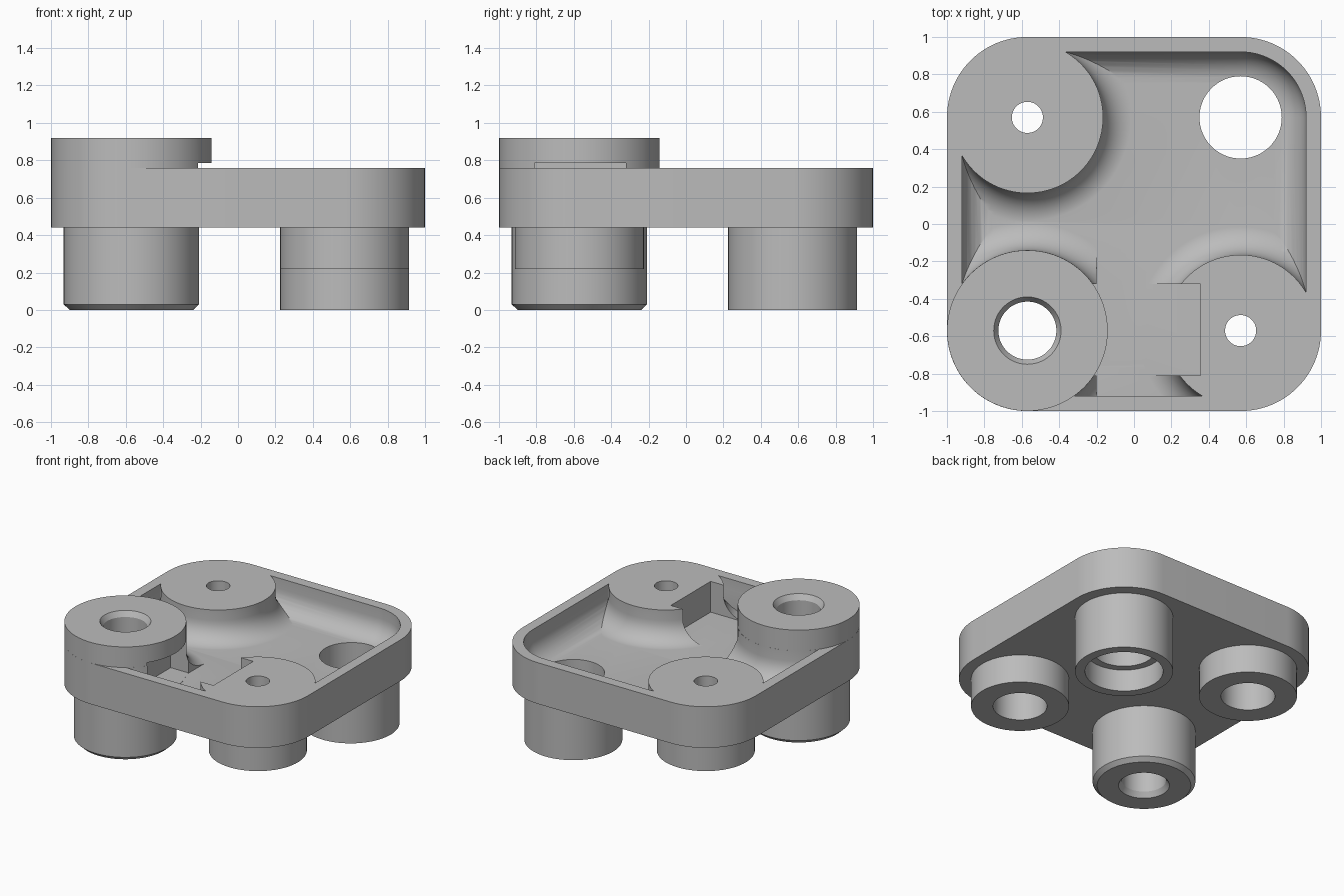
import bpy, bmesh
from math import sin, cos, pi, radians

default = bpy.data.objects.get("Cube")
if default:
    bpy.data.objects.remove(default, do_unlink=True)

C = 0.57          # corner centre offset, shared by plate corners, legs and bosses
FLOOR = 0.52      # tray floor height
FILLET = 0.16     # fillet radius around the tray floor
SEG = 96

grey = bpy.data.materials.new("light grey")
grey.use_nodes = True
grey.diffuse_color = (0.5, 0.5, 0.5, 1)
bsdf = next(n for n in grey.node_tree.nodes if n.type == 'BSDF_PRINCIPLED')
bsdf.inputs["Base Color"].default_value = grey.diffuse_color


def solid_from_rings(name, rings):
    """Skin a stack of equal-length rings and cap both ends."""
    bm = bmesh.new()
    loops = [[bm.verts.new(p) for p in ring] for ring in rings]
    n = len(loops[0])
    for a, b in zip(loops, loops[1:]):
        for i in range(n):
            j = (i + 1) % n
            bm.faces.new((a[i], a[j], b[j], b[i]))
    bm.faces.new(loops[0][::-1])
    bm.faces.new(loops[-1])
    bmesh.ops.recalc_face_normals(bm, faces=bm.faces)
    mesh = bpy.data.meshes.new(name)
    bm.to_mesh(mesh)
    bm.free()
    mesh.materials.append(grey)
    obj = bpy.data.objects.new(name, mesh)
    bpy.context.collection.objects.link(obj)
    return obj


def lathe(name, x, y, profile):
    """Turn an (r, z) profile about a vertical axis."""
    return solid_from_rings(name, [
        [(x + r * cos(2 * pi * i / SEG), y + r * sin(2 * pi * i / SEG), z)
         for i in range(SEG)] for r, z in profile])


def rounded_square(name, profile):
    """Stack of rounded squares, each given as (corner radius, z)."""
    rings = []
    for r, z in profile:
        ring = []
        for k, (sx, sy) in enumerate([(1, 1), (-1, 1), (-1, -1), (1, -1)]):
            for i in range(25):
                a = (k + i / 24) * pi / 2
                ring.append((sx * C + r * cos(a), sy * C + r * sin(a), z))
        rings.append(ring)
    return solid_from_rings(name, rings)


def box(name, x0, x1, y0, y1, z0, z1):
    return solid_from_rings(name, [
        [(x0, y0, z), (x1, y0, z), (x1, y1, z), (x0, y1, z)] for z in (z0, z1)])


def combine(target, tool, operation):
    """Apply a boolean and discard the tool."""
    tool.hide_render = True
    mod = target.modifiers.new("cut", 'BOOLEAN')
    mod.object = tool
    mod.operation = operation
    mod.solver = 'EXACT'
    bpy.context.view_layer.objects.active = target
    bpy.ops.object.modifier_apply(modifier=mod.name)
    bpy.data.objects.remove(tool, do_unlink=True)


arc = [i / 8 * pi / 2 for i in range(9)]

# Tray hollow with a filleted floor, and a square-cut stretch at the front wall
hollow = rounded_square("tray_hollow", [
    (0.35 - FILLET * (1 - sin(a)), FLOOR + FILLET * (1 - cos(a))) for a in arc
] + [(0.35, 1.2)])
combine(hollow, box("front_wall_relief", -0.36, 0.36, -0.9195, -0.6,
                    FLOOR + 0.0005, 1.1), 'UNION')


# Corner bosses flare into the tray floor
def flare(x, y, r):
    toe = FLOOR - 0.001
    profile = [(r + FILLET, 0.3)] + [
        (r + FILLET * (1 - sin(a)), toe + FILLET * (1 - cos(a))) for a in arc
    ] + [(r, 1.4)]
    return lathe("boss_flare", x, y, profile)


combine(hollow, flare(-C, C, 0.405), 'DIFFERENCE')
combine(hollow, flare(C, -C, 0.405), 'DIFFERENCE')
tall_flare = flare(-C, -C, 0.43)
combine(tall_flare, box("flare_trim", -0.2, 0.3, -1.5, 0.5, 0.1, 1.6), 'DIFFERENCE')
combine(hollow, tall_flare, 'DIFFERENCE')

# Main plate with the tray and the raised boss
body = rounded_square("base_housing", [(0.43, 0.44), (0.43, 0.76)])
combine(body, hollow, 'DIFFERENCE')
combine(body, lathe("raised_boss", -C, -C, [(0.4295, 0.5), (0.4295, 0.92)]), 'UNION')

# Slot between the two front bosses
combine(body, box("front_slot", -0.355, 0.355, -0.81, -0.32,
                  FLOOR + 0.0007, 0.785), 'DIFFERENCE')

# Legs
short_leg = [(0.345, 0.22), (0.345, 0.48)]
legs = [
    (-C, -C, [(0.33, 0), (0.362, 0.03), (0.362, 0.48)]),
    (C, C, [(0.345, 0), (0.345, 0.48)]),
    (-C, C, short_leg),
    (C, -C, short_leg),
]
for x, y, profile in legs:
    combine(body, lathe("leg", x, y, profile), 'UNION')

# Bores through the legs
stepped = [(0.19, -0.1), (0.19, 0.6), (0.083, 0.6), (0.083, 1.2)]
bores = [
    (-C, -C, [(0.205, -0.04), (0.155, 0.04), (0.155, 0.88), (0.205, 0.96)]),
    (C, C, [(0.275, -0.1), (0.275, 0.17), (0.22, 0.17), (0.22, 1.2)]),
    (-C, C, stepped),
    (C, -C, stepped),
]
for x, y, profile in bores:
    combine(body, lathe("bore", x, y, profile), 'DIFFERENCE')

# Smooth shading with crisp edges
for o in bpy.context.selected_objects:
    o.select_set(False)
body.select_set(True)
bpy.context.view_layer.objects.active = body
bpy.ops.object.shade_smooth_by_angle(angle=radians(30))
